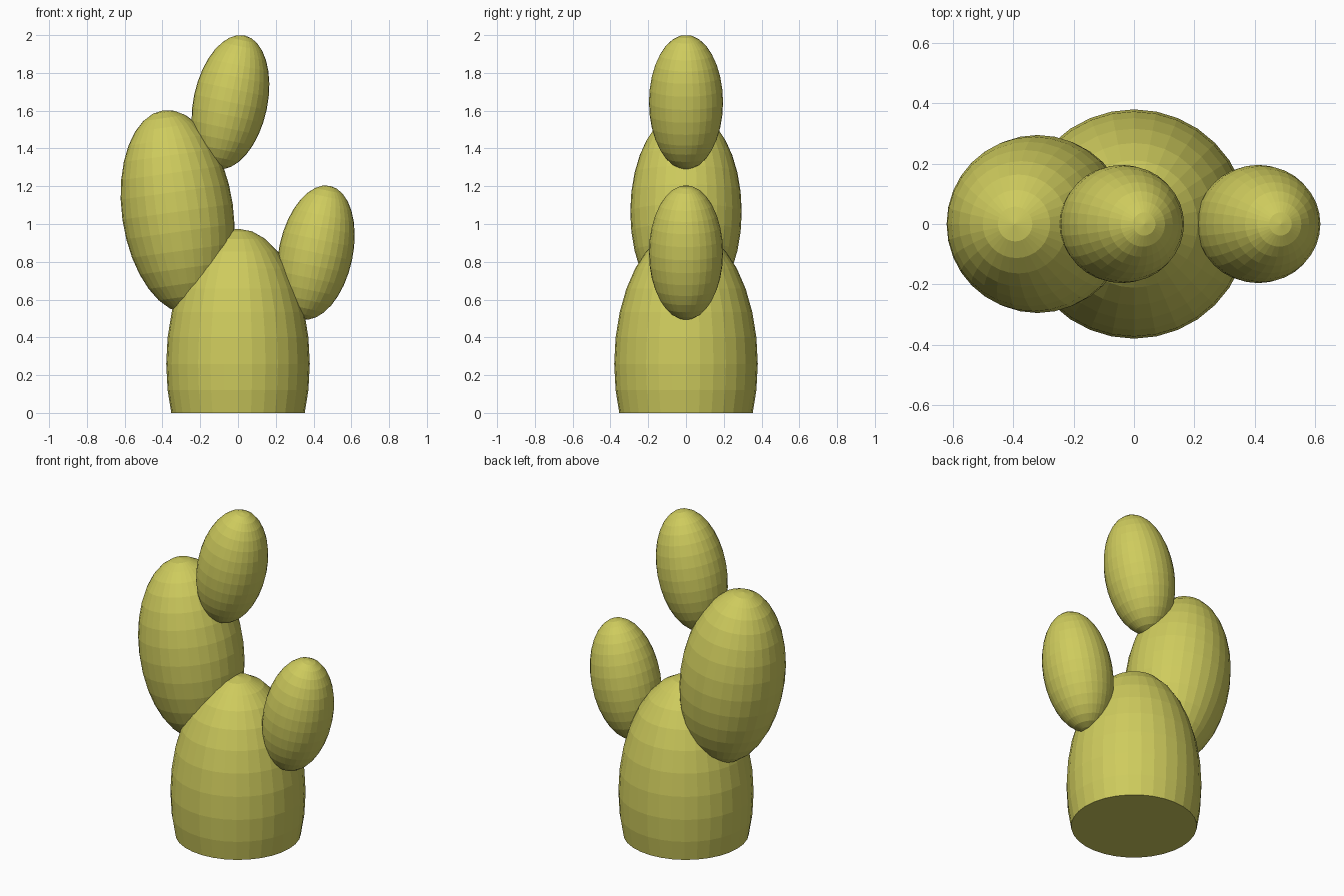
import bpy, bmesh, math
from mathutils import Matrix

if "Cube" in bpy.data.objects:
    bpy.data.objects.remove(bpy.data.objects["Cube"])

green = bpy.data.materials.new("olive yellow")
green.diffuse_color = (0.62, 0.60, 0.11, 1)
green.use_nodes = True
green.node_tree.nodes["Principled BSDF"].inputs["Base Color"].default_value = green.diffuse_color


def lobe(name, centre, radius, half_length, tilt_deg=0, flat_base=False):
    """Faceted ellipsoid, leaning sideways about the y axis."""
    bm = bmesh.new()
    bmesh.ops.create_uvsphere(bm, u_segments=32, v_segments=16, radius=1)
    bm.transform(Matrix.Translation(centre)
                 @ Matrix.Rotation(math.radians(tilt_deg), 4, 'Y')
                 @ Matrix.Diagonal((radius, radius, half_length, 1)))
    if flat_base:
        geom = bm.verts[:] + bm.edges[:] + bm.faces[:]
        cut = bmesh.ops.bisect_plane(bm, geom=geom, plane_co=(0, 0, 0),
                                     plane_no=(0, 0, 1), clear_inner=True)
        rim = [e for e in cut["geom_cut"] if isinstance(e, bmesh.types.BMEdge)]
        bmesh.ops.contextual_create(bm, geom=rim)
        bmesh.ops.recalc_face_normals(bm, faces=bm.faces[:])
    mesh = bpy.data.meshes.new(name)
    bm.to_mesh(mesh)
    bm.free()
    mesh.materials.append(green)
    obj = bpy.data.objects.new(name, mesh)
    bpy.context.collection.objects.link(obj)
    return obj


# Main stump, cut flat on the ground
lobe("cactus_base", (0, 0, 0.26), 0.38, 0.715, flat_base=True)
# Big lobe leaning left
lobe("left_lobe", (-0.32, 0, 1.065), 0.295, 0.542, -8)
# Two equal small lobes leaning right
lobe("top_lobe", (-0.04, 0, 1.645), 0.196, 0.361, 12)
lobe("right_lobe", (0.412, 0, 0.849), 0.196, 0.361, 12)
